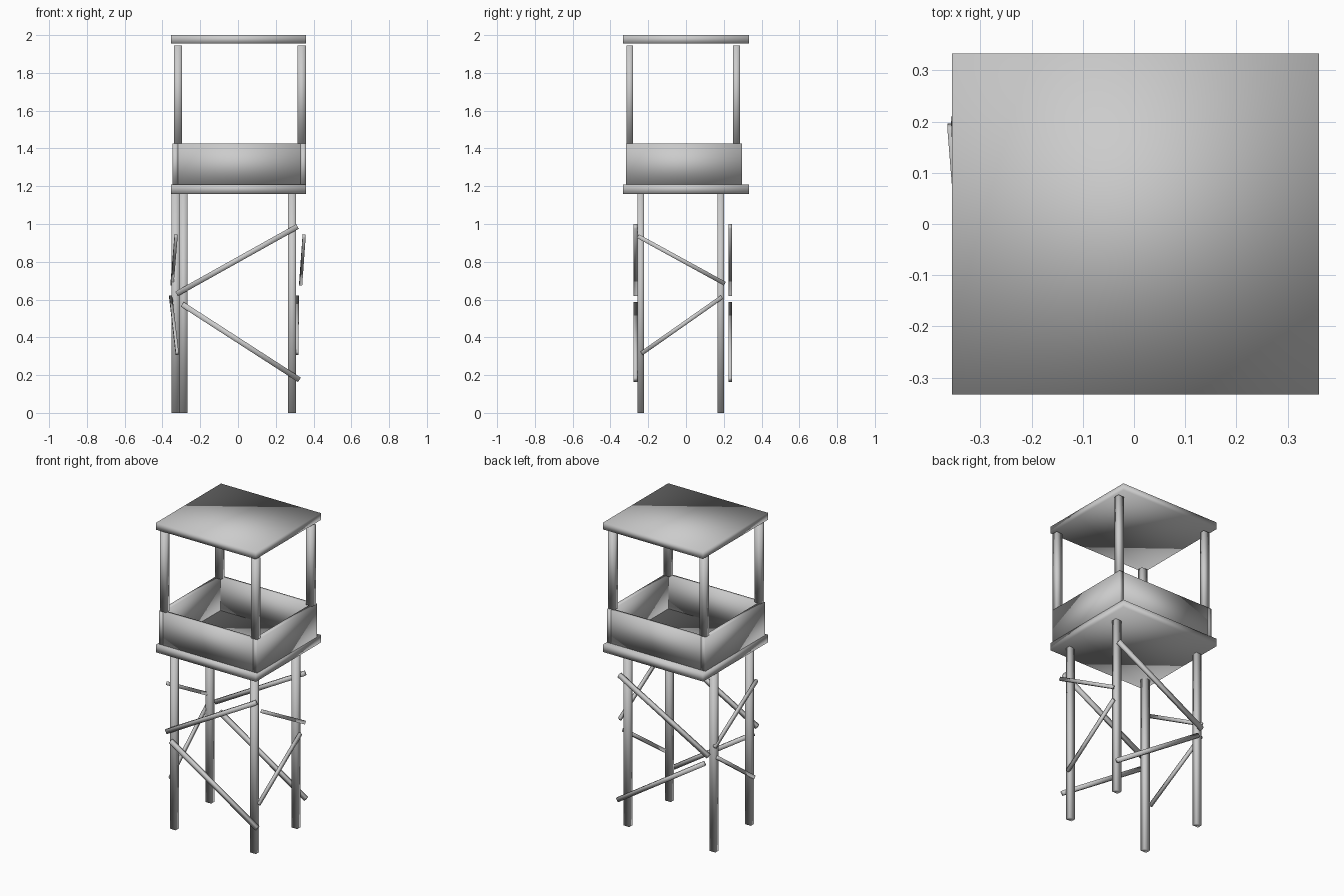
import bpy
from mathutils import Matrix, Vector

cube = bpy.data.objects.get("Cube")
if cube:
    bpy.data.objects.remove(cube, do_unlink=True)

grey = bpy.data.materials.new("plain grey")
grey.use_nodes = True
colour = (0.6, 0.6, 0.6, 1)
grey.diffuse_color = colour
grey.node_tree.nodes["Principled BSDF"].inputs["Base Color"].default_value = colour


def finish(name):
    obj = bpy.context.object
    obj.name = name
    obj.data.materials.append(grey)
    bpy.ops.object.transform_apply(location=False, rotation=False, scale=True)
    bpy.ops.object.shade_smooth()
    return obj


def box(name, x, y, z):
    """Soft-shaded box from its (low, high) extent on each axis."""
    spans = (x, y, z)
    bpy.ops.mesh.primitive_cube_add(size=1, location=[(a + b) / 2 for a, b in spans])
    bpy.context.object.scale = [b - a for a, b in spans]
    return finish(name)


def brace(name, start, end, outward, width, depth):
    """Slanted bar; depth is measured along the outward direction."""
    a, b = Vector(start), Vector(end)
    along = (b - a).normalized()
    side = Vector(outward).cross(along).normalized()
    out = along.cross(side)
    bpy.ops.mesh.primitive_cube_add(size=1)
    bpy.context.object.scale = (depth, width, (b - a).length)
    obj = finish(name)
    turn = Matrix((out, side, along)).transposed().to_4x4()
    obj.matrix_world = Matrix.Translation((a + b) / 2) @ turn


# Roof and floor slabs
box("roof", (-0.355, 0.361), (-0.333, 0.333), (1.955, 2.0))
box("floor", (-0.355, 0.361), (-0.333, 0.333), (1.16, 1.21))

# Parapet: long side walls with front and back walls fitted between
WALL_Z = (1.21, 1.425)
box("left_wall", (0.331, 0.36), (-0.317, 0.297), WALL_Z)
box("right_wall", (-0.346, -0.317), (-0.317, 0.297), WALL_Z)
box("front_wall", (-0.317, 0.331), (-0.317, -0.293), WALL_Z)
box("back_wall", (-0.317, 0.331), (0.273, 0.297), WALL_Z)

# Roof posts on the parapet corners
for side, x in (("left", 0.337), ("right", -0.318)):
    for end, y in (("front", -0.298), ("back", 0.267)):
        box(f"{end}_{side}_post", (x - 0.022, x + 0.022), (y - 0.018, y + 0.018), (1.425, 1.945))

# Legs, with the back right one set a little further out
for name, x, y in (("front_left", 0.287, -0.24), ("front_right", -0.288, -0.24),
                   ("back_left", 0.287, 0.184), ("back_right", -0.33, 0.184)):
    box(f"{name}_leg", (x - 0.021, x + 0.021), (y - 0.017, y + 0.017), (0, 1.16))

# Front and back braces
for end, y, out in (("front", -0.267, (0, -1, 0)), ("back", 0.234, (0, 1, 0))):
    brace(f"{end}_upper_brace", (-0.325, y, 0.63), (0.315, y, 0.987), out, 0.028, 0.02)
    brace(f"{end}_lower_brace", (-0.295, y, 0.575), (0.325, y, 0.175), out, 0.028, 0.02)

# Side braces, each leaning slightly
for side, out, upper, lower in (("left", 1, (0.35, 0.332), (0.312, 0.315)),
                                ("right", -1, (-0.328, -0.349), (-0.322, -0.356))):
    brace(f"{side}_upper_brace", (upper[0], -0.255, 0.936), (upper[1], 0.205, 0.684),
          (out, 0, 0), 0.022, 0.016)
    brace(f"{side}_lower_brace", (lower[0], -0.235, 0.315), (lower[1], 0.19, 0.613),
          (out, 0, 0), 0.022, 0.016)
